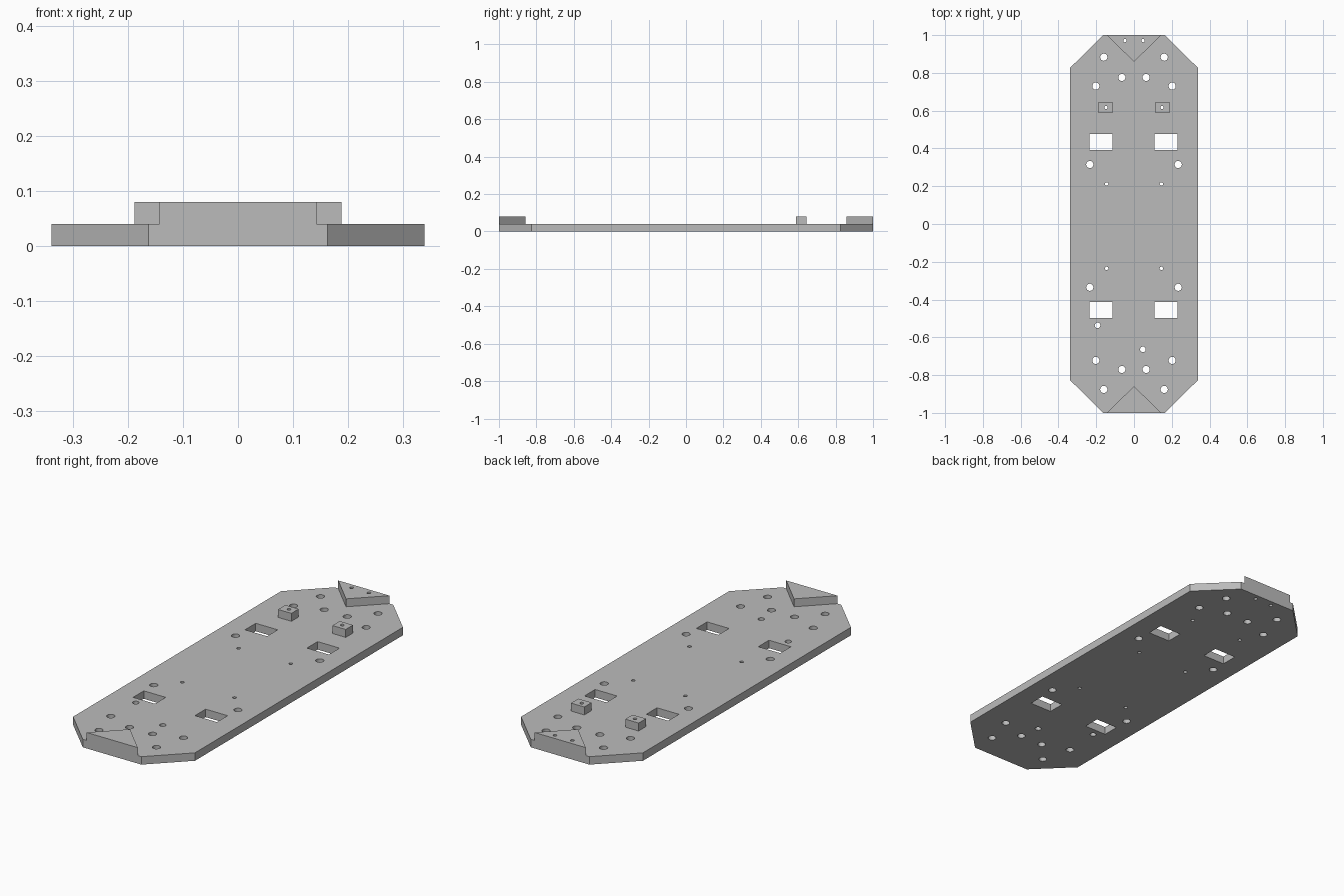
import bpy
from math import cos, sin, tau

cube = bpy.data.objects.get("Cube")
if cube:
    bpy.data.objects.remove(cube, do_unlink=True)

THICK = 0.04
BIG, MEDIUM, SMALL = 0.019, 0.015, 0.009

grey = bpy.data.materials.new("plain grey")
grey.use_nodes = True
colour = (0.5, 0.5, 0.5, 1)
grey.diffuse_color = colour
grey.node_tree.nodes["Principled BSDF"].inputs["Base Color"].default_value = colour


def circle(x, y, r, sides=24):
    return [(x + r * cos(tau * i / sides), y + r * sin(tau * i / sides)) for i in range(sides)]


def rect(x, y, w, d):
    return [(x + sx * w / 2, y + sy * d / 2) for sx, sy in ((-1, -1), (1, -1), (1, 1), (-1, 1))]


def slab(name, z, outline, holes=()):
    """Extrude an outline with through holes into a flat mesh slab."""
    curve = bpy.data.curves.new(name + "_profile", "CURVE")
    curve.dimensions = "2D"
    curve.fill_mode = "BOTH"
    curve.extrude = THICK / 2
    for loop in [outline, *holes]:
        spline = curve.splines.new("POLY")
        spline.points.add(len(loop) - 1)
        for point, (x, y) in zip(spline.points, loop):
            point.co = (x, y, 0, 1)
        spline.use_cyclic_u = True
    helper = bpy.data.objects.new(name + "_profile", curve)
    bpy.context.collection.objects.link(helper)
    bpy.context.view_layer.update()
    graph = bpy.context.evaluated_depsgraph_get()
    mesh = bpy.data.meshes.new_from_object(helper.evaluated_get(graph))
    bpy.data.objects.remove(helper, do_unlink=True)
    mesh.name = name
    mesh.materials.clear()
    mesh.materials.append(grey)
    for face in mesh.polygons:
        face.use_smooth = False
        face.material_index = 0
    part = bpy.data.objects.new(name, mesh)
    part.location.z = z + THICK / 2
    bpy.context.collection.objects.link(part)
    return part


# Holes that appear in left and right pairs: x, y, radius
pairs = [(0.16, 0.883, BIG), (0.064, 0.776, BIG), (0.202, 0.73, BIG),
         (0.16, -0.876, BIG), (0.064, -0.77, BIG), (0.202, -0.722, BIG),
         (0.234, 0.315, BIG), (0.234, -0.335, BIG),
         (0.145, 0.212, SMALL), (0.145, -0.235, SMALL),
         (0.148, 0.617, SMALL), (0.048, 0.971, SMALL)]
holes = [circle(side * x, y, r) for x, y, r in pairs for side in (-1, 1)]

# Single holes near the front
holes += [circle(-0.193, -0.537, MEDIUM), circle(0.047, -0.664, MEDIUM)]

# Rectangular windows
holes += [rect(side * 0.172 - 0.002, y, 0.122, 0.085) for side in (-1, 1) for y in (0.434, -0.455)]

# Base plate with cut corners
corner = [(0.163, -1), (0.339, -0.826), (0.339, 0.826), (0.163, 1)]
slab("base_plate", 0, corner + [(-x, y) for x, y in reversed(corner)], holes)

# Triangular end wedges, drilled at the back only
for name, side in (("front_wedge", -1), ("back_wedge", 1)):
    drilled = [circle(s * 0.048, 0.971, SMALL) for s in (-1, 1)] if side > 0 else []
    slab(name, THICK, [(-0.143, side), (0.143, side), (0, side * 0.858)], drilled)

# Drilled mounting blocks
for name, side in (("right_block", -1), ("left_block", 1)):
    x = side * 0.151
    slab(name, THICK, rect(x, 0.616, 0.074, 0.058), [circle(side * 0.148, 0.617, SMALL)])
